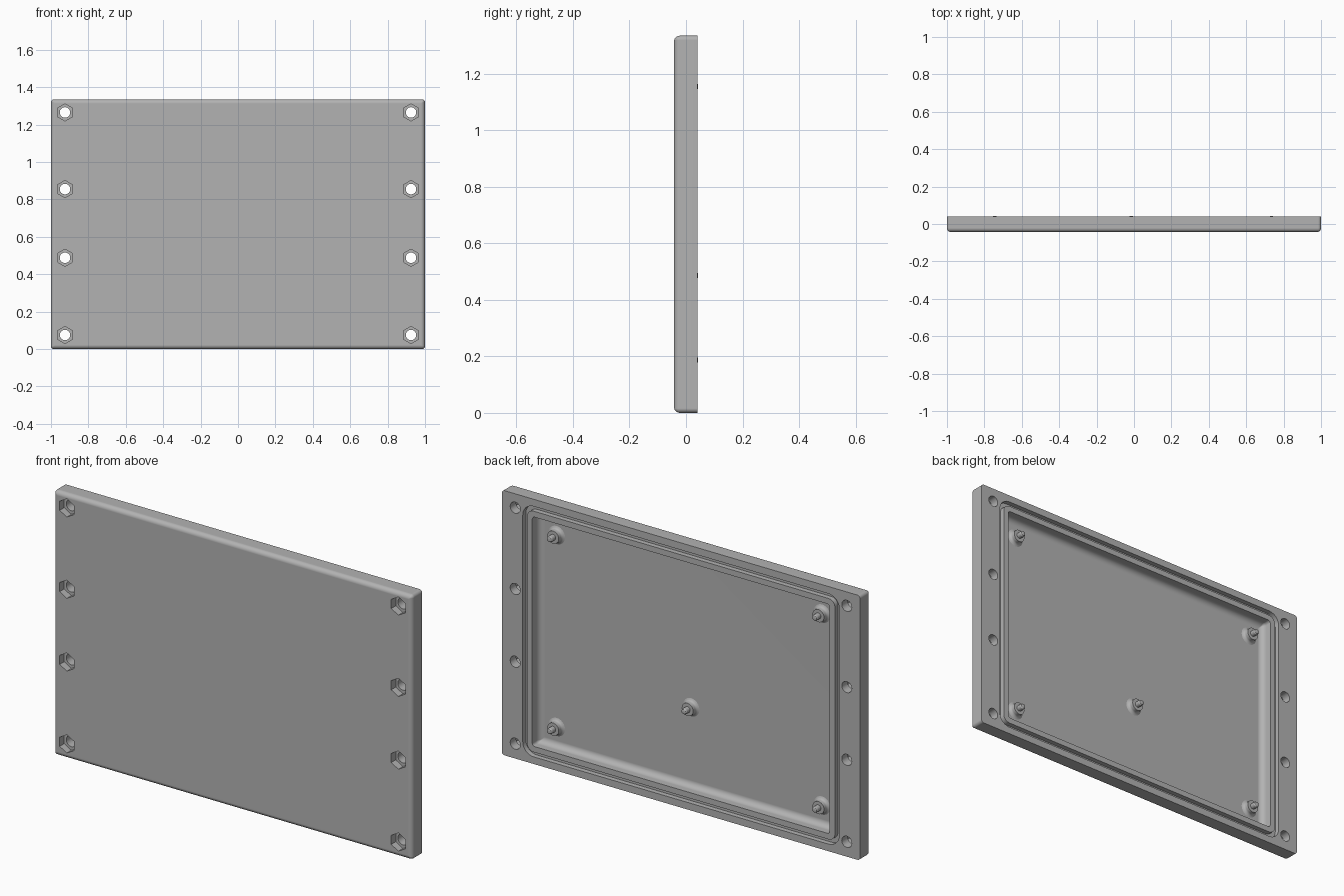
import bpy, bmesh, math
from math import sin, cos, pi

if "Cube" in bpy.data.objects:
    bpy.data.objects.remove(bpy.data.objects["Cube"], do_unlink=True)

W, H = 1.0, 1.335              # half width, height
FRONT, BACK, FLOOR = -0.043, 0.04, -0.02
MID = H / 2

grey = bpy.data.materials.new("plain_grey")
grey.use_nodes = True
grey.diffuse_color = (0.45, 0.45, 0.45, 1)
grey.node_tree.nodes["Principled BSDF"].inputs["Base Color"].default_value = grey.diffuse_color


def rounded_rect(hx, hz, r, y, steps=6):
    """Rounded rectangle loop in the xz plane."""
    pts = []
    for k, (sx, sz) in enumerate([(1, 1), (-1, 1), (-1, -1), (1, -1)]):
        for i in range(steps + 1):
            a = (k + i / steps) * pi / 2
            pts.append((sx * (hx - r) + r * cos(a), y, MID + sz * (hz - r) + r * sin(a)))
    return pts


def circle(x, z, r, y, sides, start=0.0):
    return [(x + r * cos(start + 2 * pi * i / sides), y,
             z + r * sin(start + 2 * pi * i / sides)) for i in range(sides)]


def loft(bm, loops):
    """Skin a row of equal loops and cap both ends."""
    rows = [[bm.verts.new(p) for p in loop] for loop in loops]
    n = len(rows[0])
    for a, b in zip(rows, rows[1:]):
        for i in range(n):
            j = (i + 1) % n
            bm.faces.new((a[i], a[j], b[j], b[i]))
    bm.faces.new(rows[0])
    bm.faces.new(rows[-1][::-1])


def finish(name, bm):
    bmesh.ops.recalc_face_normals(bm, faces=bm.faces)
    mesh = bpy.data.meshes.new(name)
    bm.to_mesh(mesh)
    bm.free()
    mesh.materials.append(grey)
    ob = bpy.data.objects.new(name, mesh)
    bpy.context.collection.objects.link(ob)
    return ob


def activate(ob):
    bpy.ops.object.select_all(action='DESELECT')
    ob.select_set(True)
    bpy.context.view_layer.objects.active = ob


def smooth(ob):
    activate(ob)
    bpy.ops.object.shade_smooth_by_angle(angle=math.radians(30))
    mod = ob.modifiers.new("flat_face_normals", 'WEIGHTED_NORMAL')
    mod.keep_sharp = True


# Cover: one continuous skin from front face, round the rim, into the pocket
loops = []
R = 0.022
for i in range(7):                                   # rounded front edge
    a = i / 6 * pi / 2
    inset = R * (1 - sin(a))
    loops.append(rounded_rect(W - inset, MID - inset, max(0.016 - inset, 0.003),
                              FRONT + R * (1 - cos(a))))
loops.append(rounded_rect(W, MID, 0.016, BACK))      # back rim
for inset, r, y in [(0, 0.06, BACK), (0, 0.06, BACK - 0.025),      # seal groove
                    (0.024, 0.036, BACK - 0.025), (0.024, 0.036, BACK),
                    (0.053, 0.014, BACK)]:                          # lip
    loops.append(rounded_rect(0.883 - inset, MID - 0.036 - inset, r, y))
F = 0.03
for i in range(7):                                   # pocket wall and floor fillet
    a = i / 6 * pi / 2
    inset = F * (1 - cos(a))
    loops.append(rounded_rect(0.83 - inset, MID - 0.089 - inset, max(0.014 - inset, 0.003),
                              FLOOR + F * (1 - sin(a))))
bm = bmesh.new()
loft(bm, loops)
cover = finish("cover", bm)

# Bolt holes with hexagonal nut recesses on the front
bm = bmesh.new()
for x in (-0.925, 0.925):
    for z in (0.075, 0.488, 0.855, 1.265):
        seat = FRONT + 0.036
        loft(bm, [circle(x, z, 0.046, FRONT - 0.02, 6, pi / 6),
                  circle(x, z, 0.046, seat, 6, pi / 6)])
        loft(bm, [circle(x, z, 0.028, seat - 0.01, 32),
                  circle(x, z, 0.028, BACK + 0.02, 32)])
cutter = finish("hole_cutter", bm)
cutter.hide_render = True
mod = cover.modifiers.new("holes", 'BOOLEAN')
mod.object = cutter
mod.operation = 'DIFFERENCE'
mod.solver = 'EXACT'
mod.use_self = True
activate(cover)
bpy.ops.object.modifier_apply(modifier=mod.name)
bpy.data.objects.remove(cutter, do_unlink=True)
smooth(cover)

# Mounting posts: flared foot, boss and round-tipped stud
FOOT = [(0.046, -0.003), (0.046, 0.0), (0.039, 0.003), (0.034, 0.008), (0.032, 0.014),
        (0.032, 0.03), (0.015, 0.03), (0.015, 0.055), (0.012, 0.06), (0.006, 0.063)]
POSTS = [("upper_left", 0.735, 1.155), ("upper_right", -0.745, 1.155),
         ("lower_left", 0.735, 0.187), ("lower_right", -0.745, 0.187),
         ("centre", -0.015, 0.487)]
for name, x, z in POSTS:
    bm = bmesh.new()
    loft(bm, [circle(x, z, r, FLOOR + h, 24) for r, h in FOOT])
    smooth(finish(name + "_post", bm))
